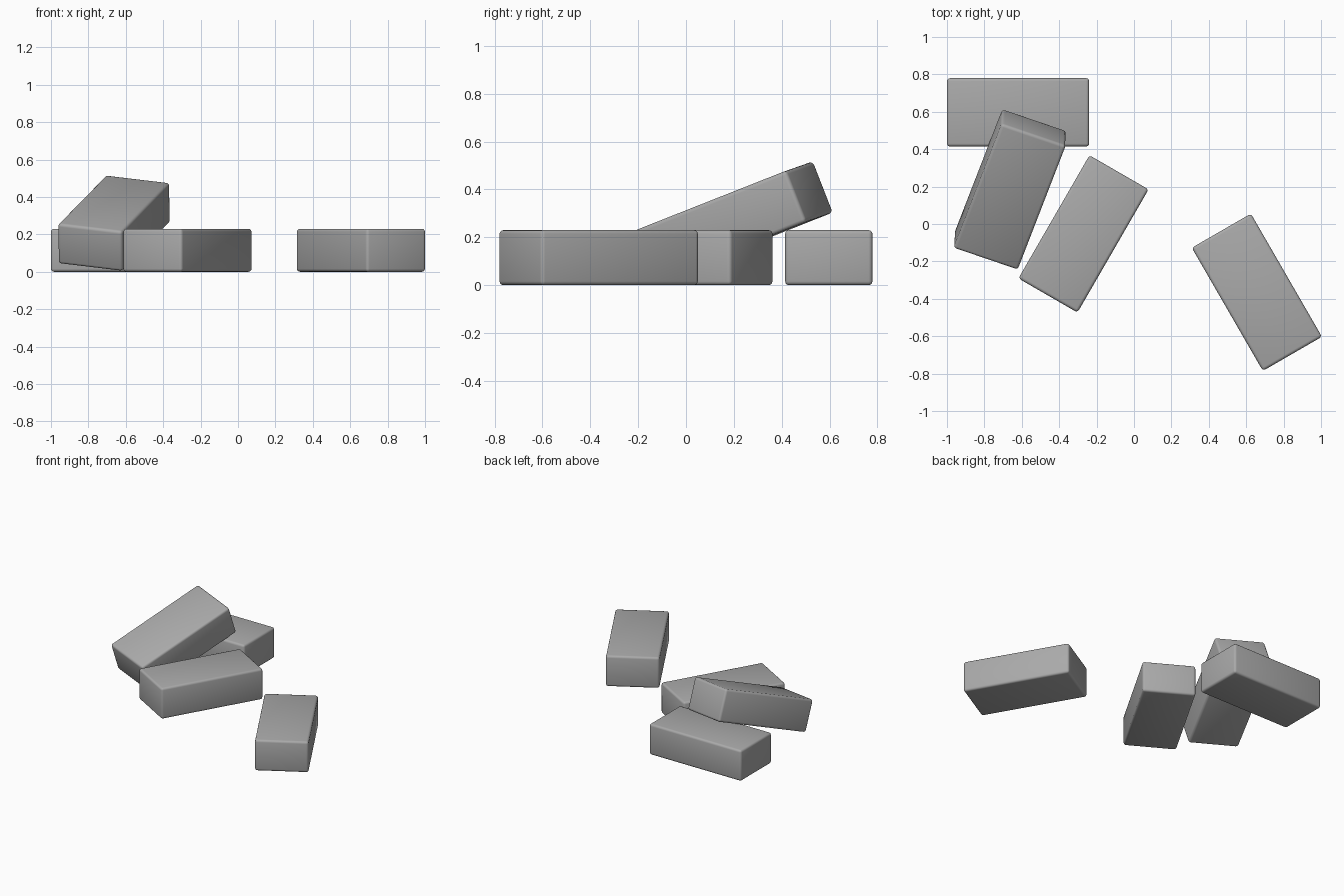
import bpy
import math
from mathutils import Matrix, Vector

cube = bpy.data.objects.get("Cube")
if cube:
    bpy.data.objects.remove(cube, do_unlink=True)

# One plain grey for every brick
GREY = (0.4, 0.4, 0.4, 1.0)
grey = bpy.data.materials.new("brick_grey")
grey.use_nodes = True
grey.diffuse_color = GREY
grey.node_tree.nodes["Principled BSDF"].inputs["Base Color"].default_value = GREY

SIZE = Vector((0.76, 0.365, 0.23))


def brick(name, centre, rotation):
    """A rounded brick whose long side runs along its local x."""
    bpy.ops.mesh.primitive_cube_add(size=1)
    obj = bpy.context.object
    obj.name = name
    obj.data.transform(Matrix.Diagonal(SIZE).to_4x4())
    obj.data.materials.append(grey)
    bevel = obj.modifiers.new("rounded_edges", "BEVEL")
    bevel.width = 0.016
    bevel.segments = 3
    bpy.ops.object.modifier_apply(modifier=bevel.name)
    bpy.ops.object.shade_smooth_by_angle(angle=math.radians(40))
    obj.matrix_world = Matrix.Translation(centre) @ rotation.to_4x4()
    return obj


def turn(degrees):
    return Matrix.Rotation(math.radians(degrees), 3, "Z")


# Three bricks lying flat on the ground
half = SIZE.z / 2
brick("back_brick", (-0.62, 0.597, half), turn(0))
brick("middle_brick", (-0.27, -0.053, half), turn(60))
brick("far_left_brick", (0.657, -0.365, half), turn(-60))

# Brick leaning on the back one, tipped along its length and slightly sideways
along = Vector((0.339, 0.875, 0.346)).normalized()
up = along.cross(Vector((-0.932, 0.339, 0.12))).normalized()
across = up.cross(along)
brick("leaning_brick", (-0.663, 0.185, 0.26),
      Matrix((along, across, up)).transposed())
